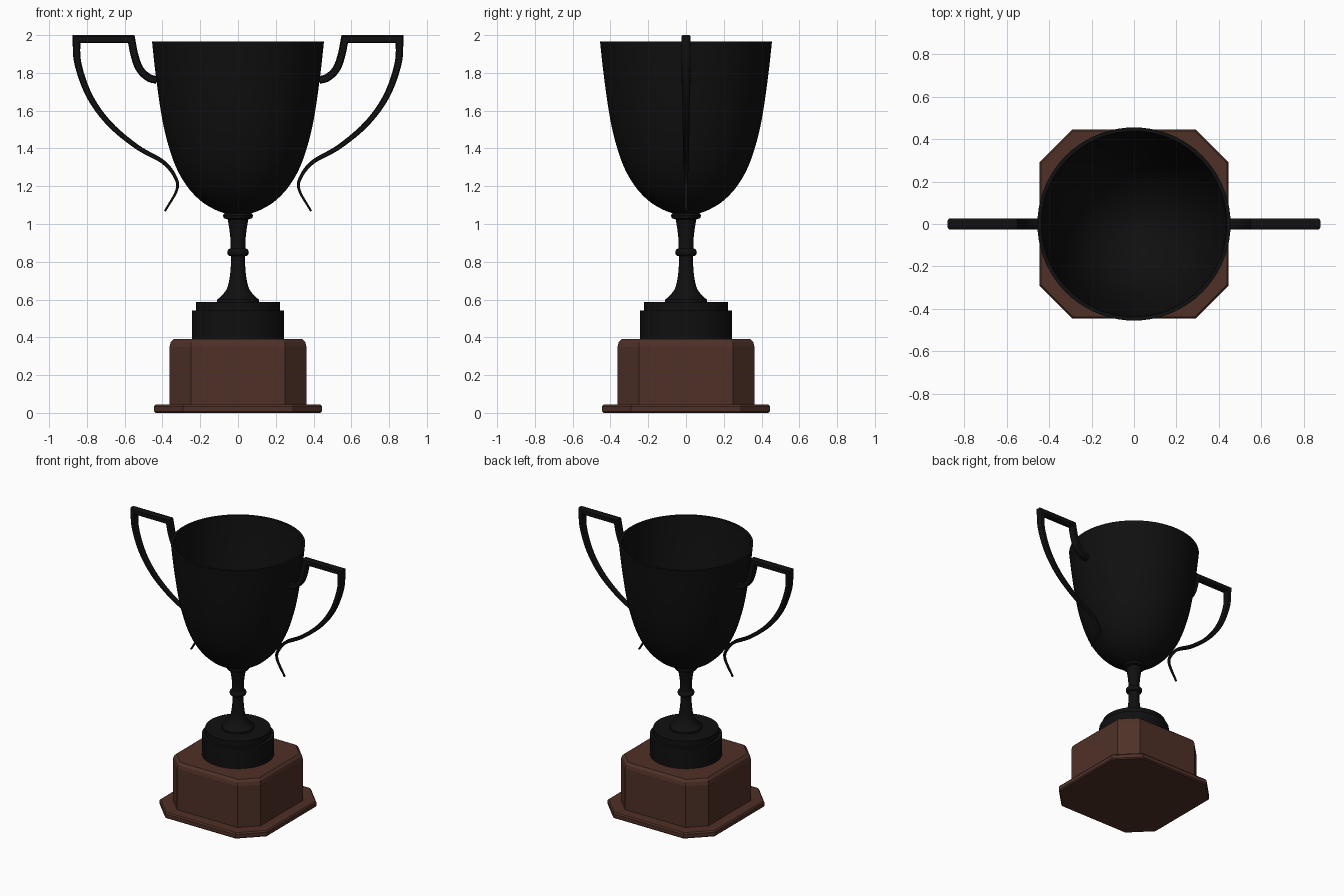
import bpy, bmesh, math
from mathutils import Vector

if "Cube" in bpy.data.objects:
    bpy.data.objects.remove(bpy.data.objects["Cube"])


def material(name, rgb):
    m = bpy.data.materials.new(name)
    m.diffuse_color = (*rgb, 1)
    m.use_nodes = True
    m.node_tree.nodes["Principled BSDF"].inputs["Base Color"].default_value = m.diffuse_color
    return m


METAL = material("black metal", (0.005, 0.005, 0.0055))
WOOD = material("dark brown wood", (0.078, 0.030, 0.020))


def skin(name, rings, mat, smooth=None):
    """Joins equal-sized point rings into a closed solid with end caps."""
    bm = bmesh.new()
    loops = [[bm.verts.new(p) for p in r] for r in rings]
    n = len(loops[0])
    for a, b in zip(loops, loops[1:]):
        for i in range(n):
            j = (i + 1) % n
            bm.faces.new((a[i], a[j], b[j], b[i]))
    bm.faces.new(loops[0][::-1])
    bm.faces.new(loops[-1])
    bmesh.ops.recalc_face_normals(bm, faces=bm.faces)
    me = bpy.data.meshes.new(name)
    bm.to_mesh(me)
    bm.free()
    me.materials.append(mat)
    ob = bpy.data.objects.new(name, me)
    bpy.context.collection.objects.link(ob)
    if smooth:
        bpy.ops.object.select_all(action='DESELECT')
        ob.select_set(True)
        bpy.context.view_layer.objects.active = ob
        bpy.ops.object.shade_smooth_by_angle(angle=math.radians(smooth))
    return ob


def spline(pts, steps=6):
    """Catmull-Rom curve through 2D points."""
    pts = [Vector(p) for p in pts]
    ext = [2 * pts[0] - pts[1]] + pts + [2 * pts[-1] - pts[-2]]
    out = []
    for a, b, c, d in zip(ext, ext[1:], ext[2:], ext[3:]):
        for s in range(steps):
            t = s / steps
            out.append(0.5 * (2 * b + (c - a) * t + (2 * a - 5 * b + 4 * c - d) * t * t
                              + (3 * b - a - 3 * c + d) * t ** 3))
    return out + [pts[-1]]


def lathe(name, profile, n=64):
    angs = [2 * math.pi * i / n for i in range(n)]
    rings = [[(r * math.cos(a), r * math.sin(a), z) for a in angs] for r, z in profile]
    return skin(name, rings, METAL, 35)


def octagon(h, f, z):
    """Square of half size h with corners cut back to f."""
    return [(h, -f, z), (h, f, z), (f, h, z), (-f, h, z),
            (-h, f, z), (-h, -f, z), (-f, -h, z), (f, -h, z)]


# wooden base
skin("base_plate", [octagon(.437, .287, 0), octagon(.445, .29, .008),
                    octagon(.445, .29, .034), octagon(.437, .287, .044)], WOOD)
skin("base_block", [octagon(.362, .25, .044), octagon(.362, .25, .35),
                    octagon(.356, .247, .375), octagon(.340, .238, .391)], WOOD)

# round metal foot
lathe("foot", [(.244, .389), (.244, .543), (.222, .543), (.222, .587)])

# stem with flare, ring and collar
flare = spline([(.11, .60), (.082, .625), (.058, .66), (.045, .71), (.038, .78), (.038, .83)], 4)
ring = [(.04 + .017 * math.sin(math.pi * i / 8), .85 - .02 * math.cos(math.pi * i / 8))
        for i in range(9)]
upper = spline([(.039, .872), (.041, .93), (.047, .98), (.055, 1.025)], 4)
lathe("stem", [(.11, .587)] + flare + ring + upper + [(.075, 1.03), (.08, 1.045), (.07, 1.06)], 48)

# hollow cup
outer = spline([(.03, 1.047), (.07, 1.056), (.13, 1.08), (.2, 1.125), (.27, 1.2), (.33, 1.305),
                (.378, 1.45), (.409, 1.6), (.437, 1.8), (.455, 1.965)], 4)
inner = [(max(p[0] - .018, .01), p[1] + .02 * (1.965 - p[1])) for p in reversed(outer)]
lathe("cup", outer + inner, 72)

# tapering handles: hook at the cup, flat top bar, long S-curve down
hook = spline([(.43, 1.762), (.475, 1.776), (.52, 1.82), (.547, 1.89), (.565, 1.979)])
tail = spline([(.856, 1.979), (.847, 1.847), (.786, 1.677), (.68, 1.53), (.533, 1.407),
               (.396, 1.328), (.332, 1.248), (.324, 1.18), (.387, 1.068)])
path = hook + tail
taper = [1] * len(hook) + [1 - .75 * i / (len(tail) - 1) for i in range(len(tail))]
SECTION = [(1, .7), (.7, 1), (-.7, 1), (-1, .7), (-1, -.7), (-.7, -1), (.7, -1), (1, -.7)]

for side, label in ((1, "right_handle"), (-1, "left_handle")):
    rings = []
    for i, p in enumerate(path):
        d0 = (p - path[max(i - 1, 0)]) if i else path[1] - p
        d1 = (path[i + 1] - p) if i < len(path) - 1 else d0
        d0, d1 = d0.normalized(), d1.normalized()
        t = (d0 + d1).normalized()
        w = .0205 * taper[i] / max(t.dot(d0), .5)      # mitred width
        h = .025 * taper[i]
        nrm = Vector((-t.y, t.x))
        rings.append([(side * (p.x + nrm.x * u * w), v * h, p.y + nrm.y * u * w)
                      for u, v in SECTION])
    skin(label, rings, METAL, 40)
